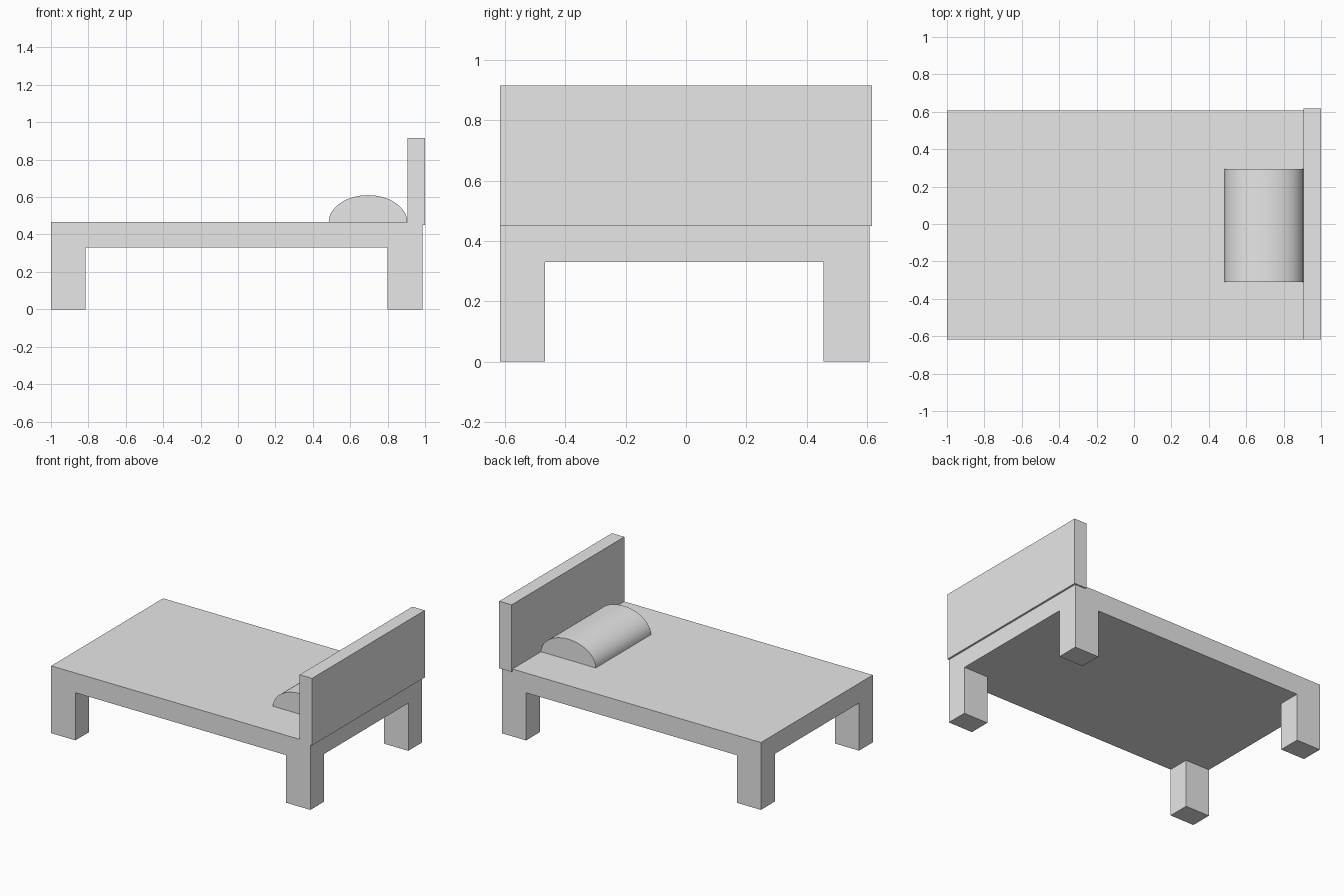
import bpy, bmesh, math
from mathutils import Vector

old = bpy.data.objects.get("Cube")
if old:
    bpy.data.objects.remove(old, do_unlink=True)

grey = bpy.data.materials.new("plain_grey")
grey.use_nodes = True
grey.diffuse_color = (0.8, 0.8, 0.8, 1)
grey.node_tree.nodes["Principled BSDF"].inputs["Base Color"].default_value = (0.8, 0.8, 0.8, 1)


def finish(name, bm):
    bmesh.ops.recalc_face_normals(bm, faces=bm.faces)
    mesh = bpy.data.meshes.new(name)
    bm.to_mesh(mesh)
    bm.free()
    mesh.materials.append(grey)
    obj = bpy.data.objects.new(name, mesh)
    bpy.context.collection.objects.link(obj)
    return obj


def box(lo, hi):
    bm = bmesh.new()
    bmesh.ops.create_cube(bm, size=1)
    for v in bm.verts:
        v.co = [l if c < 0 else h for c, l, h in zip(v.co, lo, hi)]
    return bm


# Bed frame: a slab cut at the leg edges, with its corners extruded down as legs
LEG_X = (-0.815, 0.80)
LEG_Y = (-0.467, 0.455)
UNDERSIDE = 0.33
bm = box((-1.0, -0.617, UNDERSIDE), (0.987, 0.608, 0.467))
for axis, cuts in enumerate((LEG_X, LEG_Y)):
    for c in cuts:
        point, normal = Vector(), Vector()
        point[axis], normal[axis] = c, 1
        bmesh.ops.bisect_plane(bm, geom=bm.verts[:] + bm.edges[:] + bm.faces[:],
                               plane_co=point, plane_no=normal)
bm.normal_update()


def is_corner(face):
    c = face.calc_center_median()
    return (face.normal.z < -0.9 and not LEG_X[0] < c.x < LEG_X[1]
            and not LEG_Y[0] < c.y < LEG_Y[1])


corners = [f for f in bm.faces if is_corner(f)]
result = bmesh.ops.extrude_discrete_faces(bm, faces=corners)
for f in result["faces"]:
    for v in f.verts:
        v.co.z = 0
bmesh.ops.remove_doubles(bm, verts=bm.verts, dist=0.0001)
finish("bed_frame_with_legs", bm)

# Headboard, slightly overhanging the frame
finish("headboard", box((0.905, -0.617, 0.45), (1.0, 0.617, 0.915)))

# Pillow: half ellipse extruded across the bed
SEGMENTS = 32
bm = bmesh.new()
arc = []
for i in range(SEGMENTS + 1):
    a = math.pi * i / SEGMENTS
    arc.append(bm.verts.new((0.695 + 0.21 * math.cos(a), -0.31, 0.466 + 0.144 * math.sin(a))))
end = bm.faces.new(arc)
extruded = bmesh.ops.extrude_face_region(bm, geom=[end], use_keep_orig=True)
moved = [g for g in extruded["geom"] if isinstance(g, bmesh.types.BMVert)]
bmesh.ops.translate(bm, verts=moved, vec=(0, 0.605, 0))
pillow = finish("pillow", bm)
bpy.ops.object.select_all(action="DESELECT")
pillow.select_set(True)
bpy.context.view_layer.objects.active = pillow
bpy.ops.object.shade_smooth_by_angle(angle=math.radians(30))
